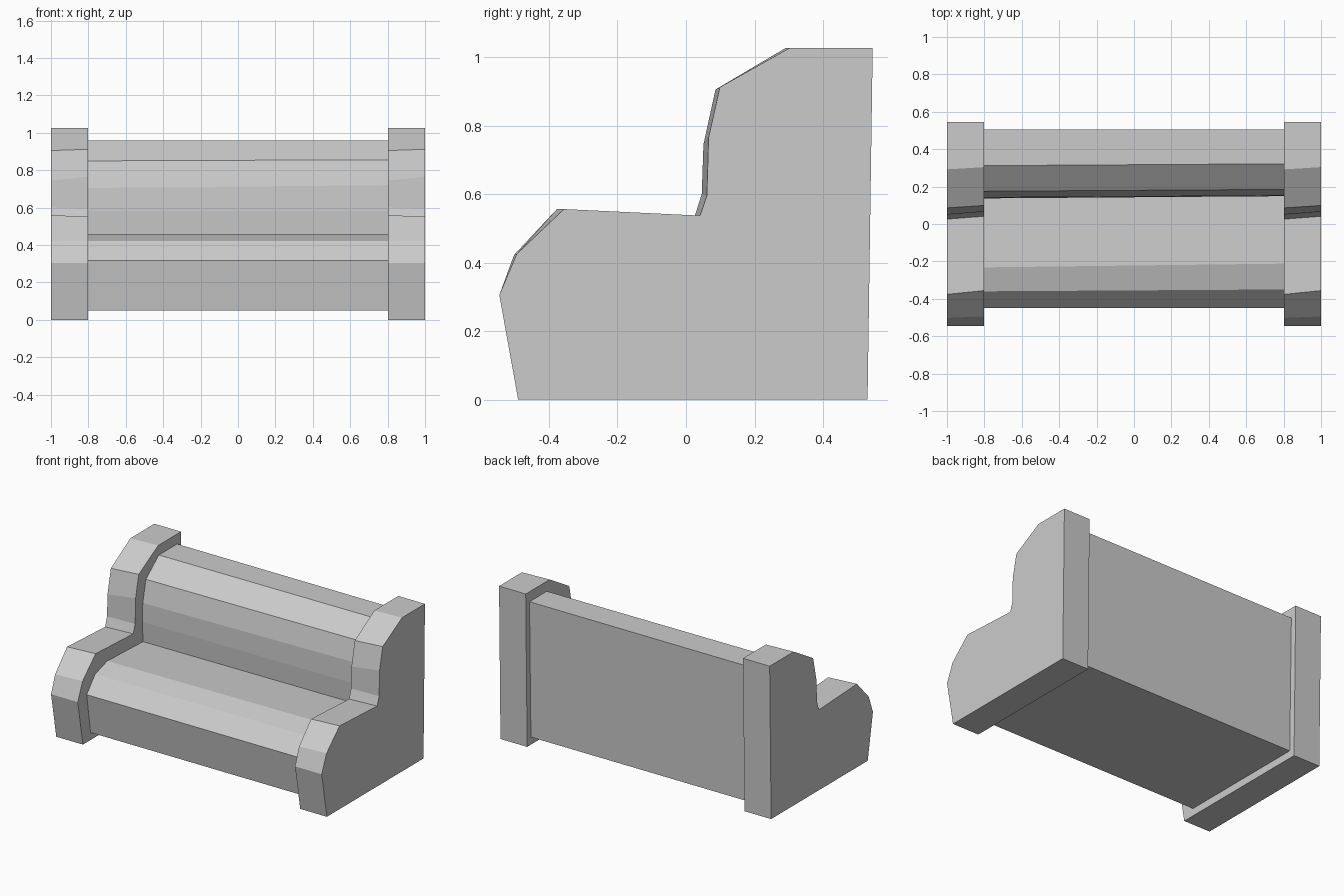
import bpy

cube = bpy.data.objects.get("Cube")
if cube:
    bpy.data.objects.remove(cube, do_unlink=True)

grey = bpy.data.materials.new("plain grey")
grey.use_nodes = True
colour = (0.6, 0.6, 0.6, 1)
grey.diffuse_color = colour
grey.node_tree.nodes["Principled BSDF"].inputs["Base Color"].default_value = colour


def slab(name, x0, x1, profile):
    """Extrude a (y, z, y shift, z shift) side profile along x, shifting it at x1."""
    n = len(profile)
    verts = [(x0, y, z) for y, z, dy, dz in profile]
    verts += [(x1, y + dy, z + dz) for y, z, dy, dz in profile]
    faces = [(i, (i + 1) % n, n + (i + 1) % n, n + i) for i in range(n)]
    faces += [tuple(reversed(range(n))), tuple(range(n, 2 * n))]
    mesh = bpy.data.meshes.new(name)
    mesh.from_pydata(verts, [], faces)
    mesh.materials.append(grey)
    mesh.validate()
    obj = bpy.data.objects.new(name, mesh)
    bpy.context.collection.objects.link(obj)
    return obj


# End panels with a rounded arm and a taller back
end_profile = [
    (-0.49, 0, 0, 0), (0.53, 0, 0, 0), (0.545, 1.027, 0, 0),
    (0.292, 1.027, 0.012, 0), (0.086, 0.905, 0.013, 0.007),
    (0.051, 0.745, 0.015, 0.02), (0.046, 0.6, 0.015, -0.005),
    (0.026, 0.537, 0.015, 0), (-0.376, 0.557, 0.02, -0.001),
    (-0.502, 0.422, 0.008, 0.003), (-0.545, 0.305, 0, 0),
]
slab("right_end_panel", -1, -0.803, end_profile)
slab("left_end_panel", 0.803, 1, end_profile)

# Seat and backrest between the panels
slab("seat_and_backrest", -0.803, 0.803, [
    (-0.41, 0.05, 0, 0), (0.49, 0.05, 0, 0), (0.505, 0.96, 0, 0),
    (0.312, 0.96, 0.01, 0), (0.175, 0.85, 0.01, 0.006),
    (0.142, 0.705, 0.01, 0.015), (0.137, 0.58, 0.012, 0),
    (0.145, 0.445, 0.012, 0), (-0.232, 0.46, 0.02, 0),
    (-0.36, 0.422, 0.01, 0), (-0.45, 0.318, 0, 0),
])
